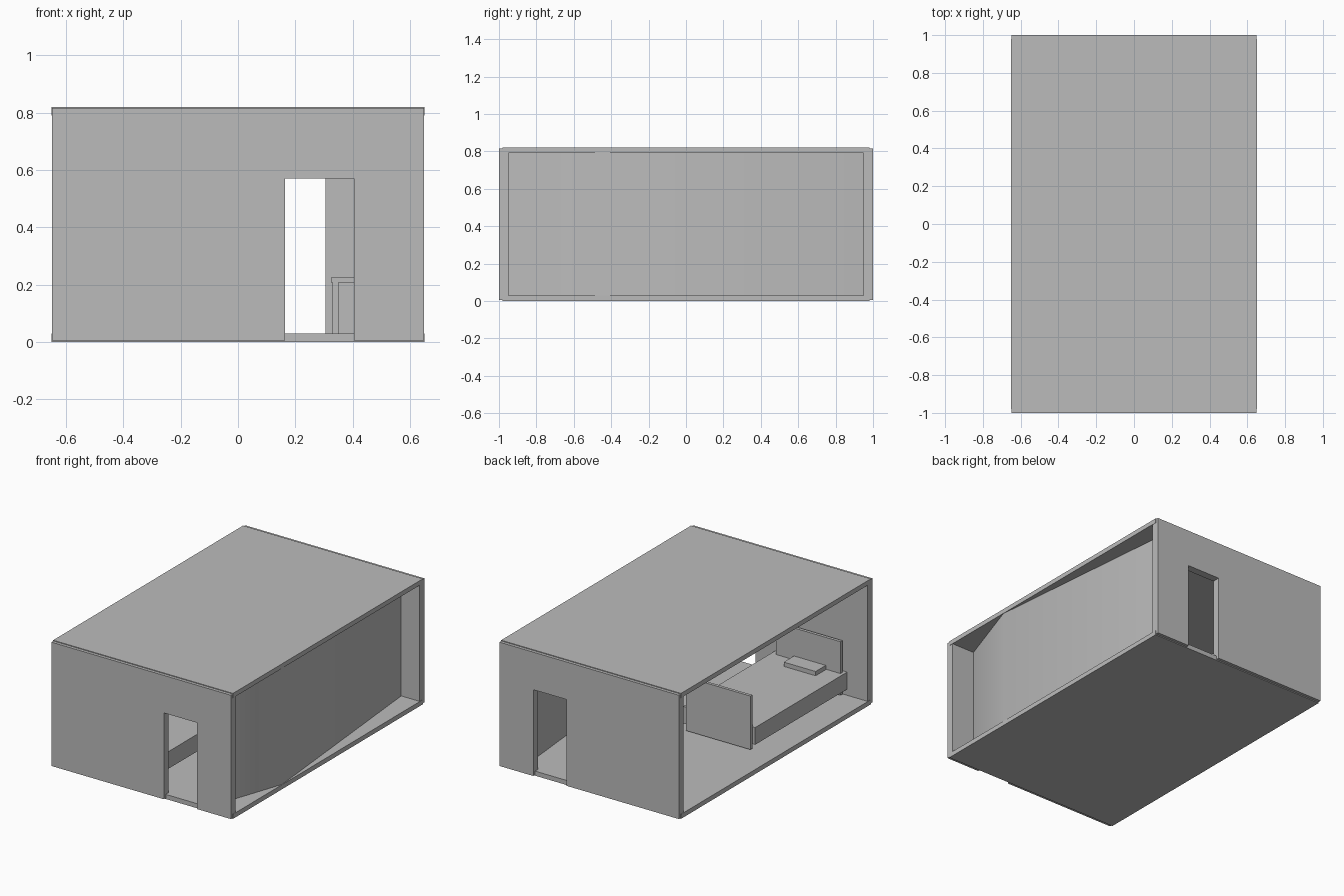
import bpy, bmesh, math

cube = bpy.data.objects.get("Cube")
if cube:
    bpy.data.objects.remove(cube, do_unlink=True)

grey = bpy.data.materials.new("plain_grey")
grey.use_nodes = True
grey.diffuse_color = (0.5, 0.5, 0.5, 1)
grey.node_tree.nodes["Principled BSDF"].inputs["Base Color"].default_value = (0.5, 0.5, 0.5, 1)


def prism(name, outline, depth, place):
    """Extrude a closed 2D outline; place maps (u, v, w) to a position."""
    bm = bmesh.new()
    rings = [[bm.verts.new(place(u, v, w)) for u, v in outline] for w in depth]
    n = len(outline)
    bm.faces.new(rings[0])
    bm.faces.new(rings[1])
    for i in range(n):
        j = (i + 1) % n
        bm.faces.new((rings[0][i], rings[0][j], rings[1][j], rings[1][i]))
    bmesh.ops.recalc_face_normals(bm, faces=bm.faces)
    mesh = bpy.data.meshes.new(name)
    bm.to_mesh(mesh)
    bm.free()
    mesh.materials.append(grey)
    obj = bpy.data.objects.new(name, mesh)
    bpy.context.collection.objects.link(obj)
    return obj


def box(name, x, y, z):
    outline = [(x[0], y[0]), (x[1], y[0]), (x[1], y[1]), (x[0], y[1])]
    return prism(name, outline, z, lambda u, v, w: (u, v, w))


def table(name, x, y, top=0.225, floor=0.03, leg=0.02, lip=0.005):
    """Thin top on four square legs."""
    box(name + "_top", x, y, (top - 0.018, top))
    for i, lx in enumerate((x[0] + lip, x[1] - lip - leg)):
        for j, ly in enumerate((y[0] + lip, y[1] - lip - leg)):
            box(f"{name}_leg_{i}{j}", (lx, lx + leg), (ly, ly + leg), (floor, top - 0.018))


# Floor and roof slabs
box("floor", (-0.65, 0.65), (-0.98, 0.98), (0, 0.03))
box("roof", (-0.65, 0.65), (-0.98, 0.98), (0.79, 0.82))

# End walls, each with the same doorway
W, LOW, HIGH = 0.648, 0.006, 0.815
DOOR_A, DOOR_B, DOOR_TOP = 0.164, 0.404, 0.57
wall_outline = [(-W, LOW), (DOOR_A, LOW), (DOOR_A, DOOR_TOP), (DOOR_B, DOOR_TOP),
                (DOOR_B, LOW), (W, LOW), (W, HIGH), (-W, HIGH)]
for name, depth in (("front_wall", (-1, -0.95)), ("back_wall", (0.95, 1))):
    prism(name, wall_outline, depth, lambda u, v, w: (u, w, v))

# Bent side wall, smooth across the fold
path = [(0.483, -0.95), (0.648, -0.47), (0.515, 0.95)]
inner = [(x - 0.02, y) for x, y in reversed(path)]
side = prism("bent_side_wall", path + inner, (0.03, 0.79), lambda u, v, w: (u, v, w))
bpy.ops.object.select_all(action="DESELECT")
side.select_set(True)
bpy.context.view_layer.objects.active = side
bpy.ops.object.shade_smooth_by_angle(angle=math.radians(30))

# Bed with end boards and pillow
box("bed_base", (-0.5, 0.02), (-0.95, 0), (0.07, 0.182))
for name, y in (("bed_headboard", -0.93), ("bed_footboard", 0)):
    box(name, (-0.48, -0.013), (y, y + 0.02), (0.04, 0.39))
box("pillow", (-0.377, -0.147), (-0.905, -0.8), (0.182, 0.21))

# Tables and tall cabinet
table("desk", (-0.41, -0.05), (0.62, 0.94))
table("side_table", (0.325, 0.5), (-0.35, 0.05))
box("tall_cabinet", (0.305, 0.52), (0.1, 0.4), (0.03, 0.79))
